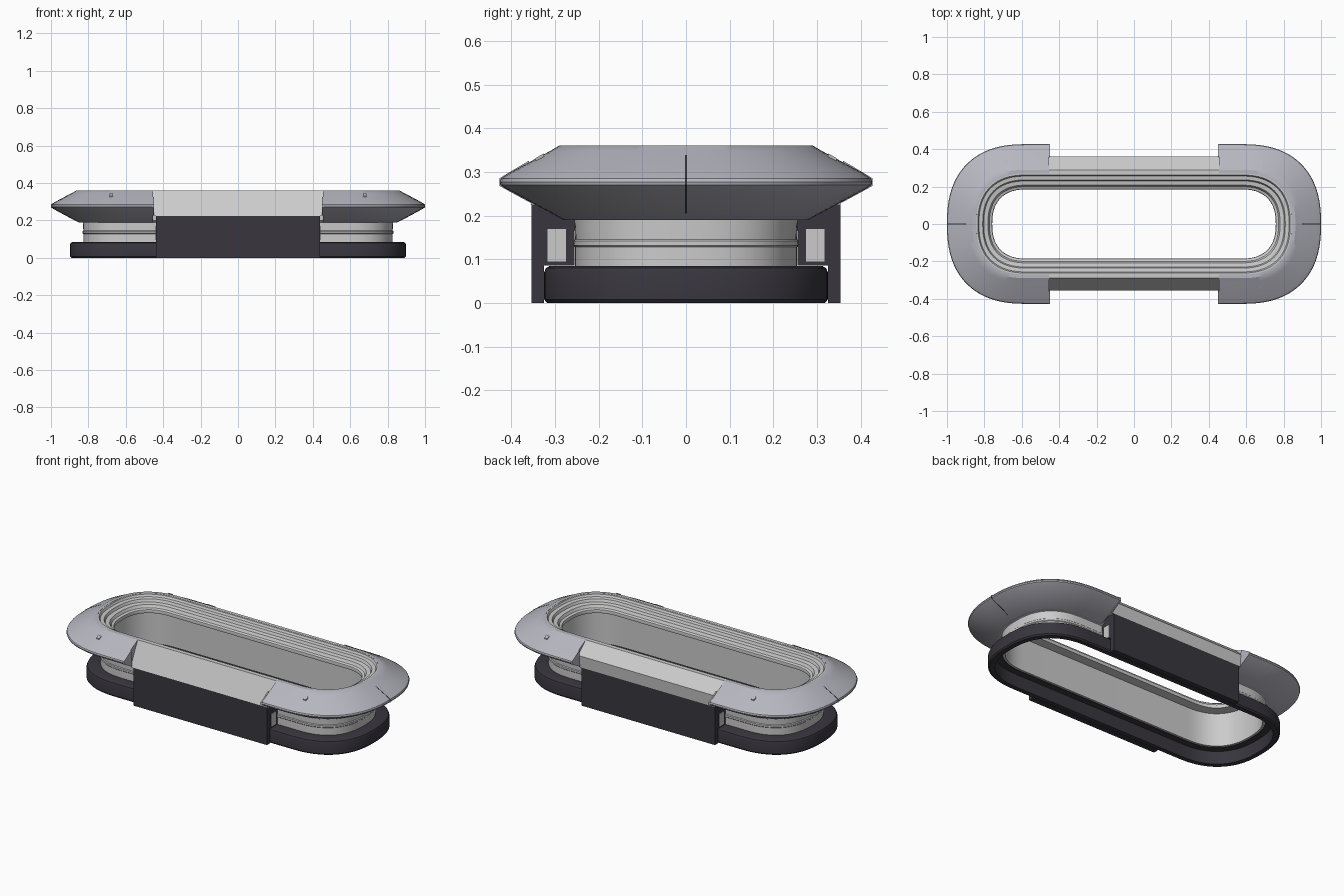
import bpy, bmesh, math

if "Cube" in bpy.data.objects:
    bpy.data.objects.remove(bpy.data.objects["Cube"])

CX = 0.573   # centre of each rounded end
POW = 2.43   # ends are slightly squared off (superellipse)


def material(name, rgb):
    m = bpy.data.materials.new(name)
    m.diffuse_color = (*rgb, 1)
    m.use_nodes = True
    m.node_tree.nodes["Principled BSDF"].inputs["Base Color"].default_value = m.diffuse_color
    return m


DARK = material("dark_rubber", (0.04, 0.037, 0.048))
STEEL = material("violet_steel", (0.47, 0.47, 0.53))


def finish(name, bm, mat=None, angle=30):
    bmesh.ops.recalc_face_normals(bm, faces=bm.faces[:])
    me = bpy.data.meshes.new(name)
    bm.to_mesh(me)
    bm.free()
    ob = bpy.data.objects.new(name, me)
    bpy.context.collection.objects.link(ob)
    if mat:
        me.materials.append(mat)
    bpy.ops.object.select_all(action='DESELECT')
    ob.select_set(True)
    bpy.context.view_layer.objects.active = ob
    bpy.ops.object.shade_smooth_by_angle(angle=math.radians(angle))
    return ob


def soft(v):
    return math.copysign(abs(v) ** (2 / POW), v) if abs(v) > 1e-9 else 0.0


def end_path(side, steps=40):
    """Stations (centre x, direction x, direction y) round one end."""
    angles = [math.radians(-90 + 180 * i / steps) for i in range(steps + 1)]
    return [(side * CX, side * soft(math.cos(a)), side * soft(math.sin(a))) for a in angles]


def sweep(name, profile, stations, closed, mat=None):
    """Sweep a closed (radius, z) profile along stations."""
    bm = bmesh.new()
    rings = [[bm.verts.new((x + r * dx, r * dy, z)) for r, z in profile]
             for x, dx, dy in stations]
    n = len(profile)
    for i in range(len(rings) - (0 if closed else 1)):
        a, b = rings[i], rings[(i + 1) % len(rings)]
        for j in range(n):
            k = (j + 1) % n
            bm.faces.new((a[j], a[k], b[k], b[j]))
    if not closed:
        bm.faces.new(rings[0])
        bm.faces.new(rings[-1])
    return finish(name, bm, mat)


def prism(name, pts, lo, hi, mat=None, place=lambda p, t: (t, p[0], p[1])):
    """Prism of a 2D outline between lo and hi (along x unless place says otherwise)."""
    bm = bmesh.new()
    a, b = ([bm.verts.new(place(p, t)) for p in pts] for t in (lo, hi))
    bm.faces.new(a)
    bm.faces.new(b)
    for i in range(len(pts)):
        j = (i + 1) % len(pts)
        bm.faces.new((a[i], a[j], b[j], b[i]))
    return finish(name, bm, mat)


full = end_path(1) + end_path(-1)

# Dark base ring: thin wall with a top flange
sweep("base_ring", [(.290, 0), (.318, 0), (.325, .008), (.325, .07), (.321, .08),
                    (.312, .085), (.25, .085), (.25, .078), (.290, .078)], full, True, DARK)

# Grey inner body: thin neck wall with a stepped lip on top
sweep("inner_body", [(.254, .08), (.254, .128), (.258, .132), (.258, .142), (.254, .146),
                     (.256, .19), (.275, .20), (.287, .35), (.282, .36), (.262, .36),
                     (.256, .348), (.236, .345), (.23, .33), (.208, .326), (.2, .31),
                     (.187, .305), (.185, .295), (.187, .285), (.238, .28), (.238, .08)],
      full, True)

# Wide bevelled rim at both ends
RIM = [(.262, .19), (.28, .19), (.415, .263), (.425, .27), (.427, .277), (.424, .285),
       (.405, .298), (.312, .348), (.29, .361), (.27, .361)]
for side, tag in ((1, "right"), (-1, "left")):
    p = end_path(side)
    p = [(side * .455, *p[0][1:])] + p + [(side * .455, *p[-1][1:])]
    sweep(f"end_rim_{tag}", RIM, p, False, STEEL)
    # Seam strip at the tip of the rim
    tip = [(.31, .205), (.415, .262), (.4275, .27), (.4275, .285), (.405, .299), (.33, .339), (.3, .33)]
    prism(f"rim_seam_{tag}", tip, -.002, .002, DARK,
          lambda q, t: (side * (CX + q[0]), t, q[1]))
    # Thin end flanges, small studs and pale recess plates
    for s in (1, -1):
        where = f"{tag}_{'back' if s > 0 else 'front'}"
        prism(f"rim_flange_{where}",
              [(s * .35, .226), (s * .427, .268), (s * .427, .286), (s * .36, .326)],
              side * .448, side * .456, STEEL)
        prism(f"rim_stud_{where}",
              [(s * .325, .325), (s * .345, .315), (s * .345, .332), (s * .325, .343)],
              side * .668, side * .688, STEEL)
        prism(f"block_window_{where}",
              [(s * .275, .095), (s * .317, .095), (s * .317, .17), (s * .275, .17)],
              side * .43, side * .441)

# Dark side blocks with sloping grey cover panels
for s, tag in ((-1, "front"), (1, "back")):
    prism(f"side_block_{tag}",
          [(s * .256, .086), (s * .325, .086), (s * .325, 0), (s * .354, 0), (s * .354, .225), (s * .256, .225)],
          -.438, .438, DARK)
    slope = [(.356, .225), (.29, .361)] if s < 0 else [(.354, .225), (.36, .295), (.29, .361)]
    prism(f"cover_panel_{tag}",
          [(s * .26, .225)] + [(s * y, z) for y, z in slope] + [(s * .27, .361)], -.455, .455)
